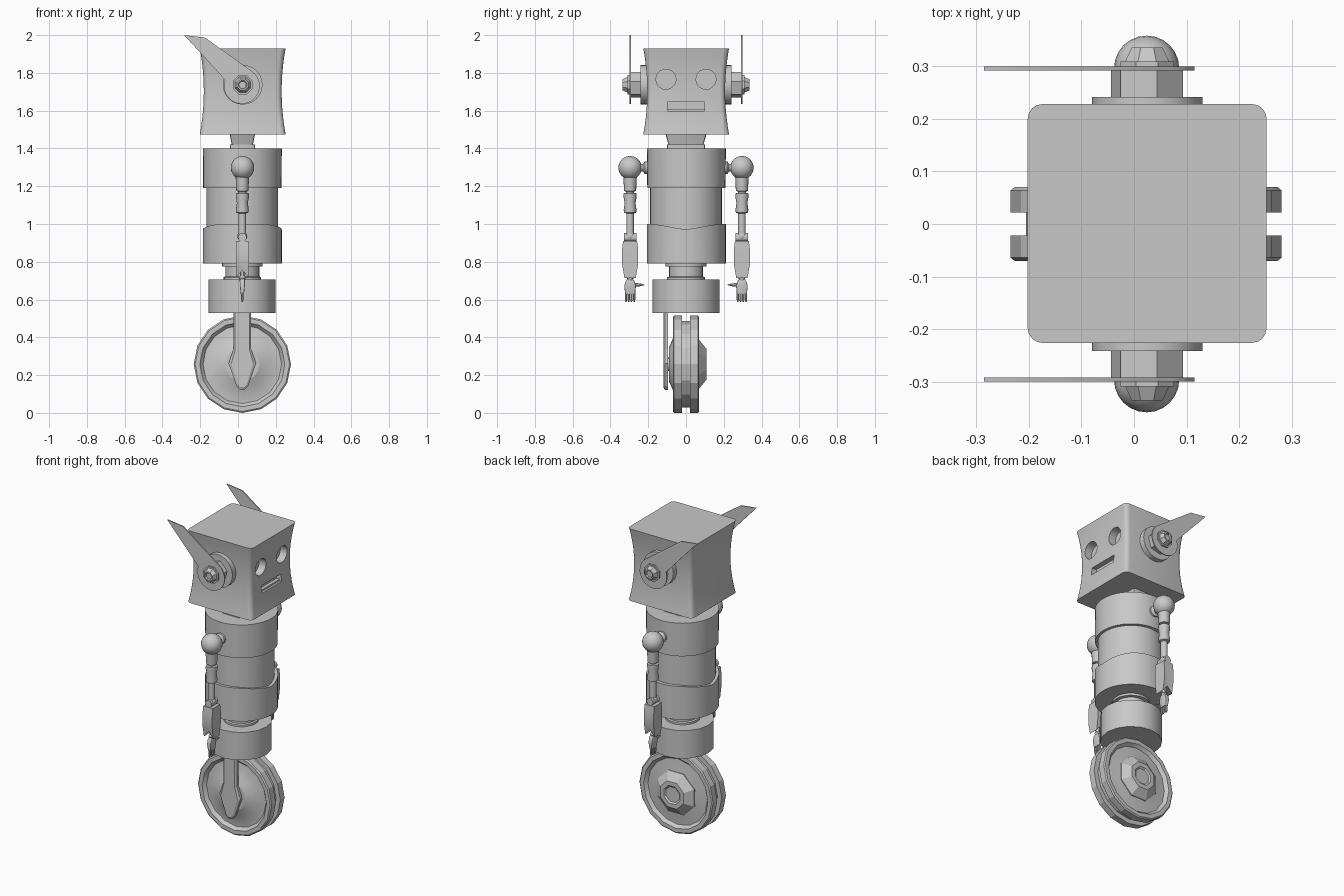
import bpy, bmesh
from math import sin, cos, pi, radians

if "Cube" in bpy.data.objects:
    bpy.data.objects.remove(bpy.data.objects["Cube"])

CX = 0.023                                   # body axis in x
metal = bpy.data.materials.new("grey_metal")
metal.diffuse_color = (0.58, 0.58, 0.58, 1)
metal.use_nodes = True
metal.node_tree.nodes["Principled BSDF"].inputs["Base Color"].default_value = metal.diffuse_color


def loft(name, rings, angle=30):
    """Skin a list of equal-length point rings and cap both ends."""
    bm = bmesh.new()
    vs = [[bm.verts.new(p) for p in r] for r in rings]
    n = len(rings[0])
    for a, b in zip(vs, vs[1:]):
        for i in range(n):
            bm.faces.new((a[i], a[(i + 1) % n], b[(i + 1) % n], b[i]))
    bm.faces.new(vs[0])
    bm.faces.new(vs[-1])
    bmesh.ops.remove_doubles(bm, verts=bm.verts, dist=1e-5)
    bmesh.ops.recalc_face_normals(bm, faces=bm.faces)
    me = bpy.data.meshes.new(name)
    bm.to_mesh(me)
    bm.free()
    me.materials.append(metal)
    for p in me.polygons:
        p.use_smooth = True
    me.set_sharp_from_angle(angle=radians(angle))
    ob = bpy.data.objects.new(name, me)
    bpy.context.collection.objects.link(ob)
    return ob


def lathe(name, prof, c, n=32, axis='Z', s=1, rot=0, angle=30):
    """Turn (radius, height) pairs about z or y; s flips the height."""
    rings = []
    for r, h in prof:
        r = max(r, 1e-4)
        ring = []
        for i in range(n):
            t = 2 * pi * i / n + rot
            u, v = r * cos(t), r * sin(t)
            p = (u, v, h * s) if axis == 'Z' else (u, h * s, v)
            ring.append((c[0] + p[0], c[1] + p[1], c[2] + p[2]))
        rings.append(ring)
    return loft(name, rings, angle)


def ball(name, c, r, n=24):
    k = n // 2
    return lathe(name, [(r * sin(pi * i / k), -r * cos(pi * i / k)) for i in range(k + 1)], c, n)


def rrect(cx, cy, z, hx, hy, r, k=4):
    """Rounded rectangle ring at height z."""
    ring = []
    for q, (sx, sy) in enumerate(((1, 1), (-1, 1), (-1, -1), (1, -1))):
        for i in range(k + 1):
            t = (q + i / k) * pi / 2
            ring.append((cx + sx * (hx - r) + r * cos(t), cy + sy * (hy - r) + r * sin(t), z))
    return ring


def plate(name, pts, y0, y1):
    return loft(name, [[(x, y, z) for x, z in pts] for y in (y0, y1)])


def box(name, x, y, z):
    return loft(name, [[(x[i], y[j], h) for i, j in ((0, 0), (1, 0), (1, 1), (0, 1))] for h in z])


# Head: pinched rounded box
levels = [1.475 + 0.455 * i / 10 for i in range(11)]
rings = []
for z in levels:
    w = 0.206 + 0.021 * ((z - 1.7025) / 0.2275) ** 2
    rings.append(rrect(0.025, 0.001, z, w, w, 0.028))
head = loft("head", rings, 40)


def carve(ob, cutter):
    m = ob.modifiers.new("cut", 'BOOLEAN')
    m.operation, m.solver, m.object = 'DIFFERENCE', 'EXACT', cutter
    bpy.context.view_layer.objects.active = ob
    bpy.ops.object.modifier_apply(modifier=m.name)
    bpy.data.objects.remove(cutter)


# Eye sockets and mouth slot, cut into the +x face
for y in (-0.106, 0.106):
    rings = [[(x, y + 0.053 * cos(i * pi / 10), 1.766 + 0.053 * sin(i * pi / 10)) for i in range(20)]
             for x in (0.185, 0.30)]
    carve(head, loft("eye_cutter", rings))
carve(head, box("mouth_cutter", (0.20, 0.30), (-0.098, 0.098), (1.598, 1.645)))
box("mouth_lip", (0.195, 0.222), (-0.098, 0.098), (1.598, 1.608))
head.data.set_sharp_from_angle(angle=radians(40))

# Neck
loft("neck", [rrect(CX, 0, 1.42, 0.056, 0.092, 0.01, 2), rrect(CX, 0, 1.48, 0.068, 0.11, 0.01, 2)])
loft("neck_base", [rrect(CX, 0, 1.395, 0.066, 0.10, 0.01, 2), rrect(CX, 0, 1.42, 0.066, 0.10, 0.01, 2)])

# Torso: chest band, middle and belly band with a notched top edge
lathe("chest", [(0.207, 1.19), (0.209, 1.40)], (CX, 0.002, 0), 40)
lathe("torso_core", [(0.19, 0.85), (0.19, 1.25)], (CX, 0, 0), 40)
belly = lathe("belly", [(0.209, 0.79), (0.209, 1.0), (0.188, 1.0)], (CX, 0.002, 0), 40)
for v in belly.data.vertices:
    if v.co.z > 0.95:
        v.co.z -= 0.03 * max(0, 1 - abs(v.co.y) / 0.17)

# Waist and hips
lathe("waist", [(0.108, 0.795), (0.108, 0.776), (0.09, 0.774), (0.09, 0.722), (0.10, 0.718), (0.10, 0.70)],
      (CX, 0, 0), 24)
lathe("hips", [(0.178, 0.53), (0.178, 0.706)], (0.021, 0, 0), 16)

# Wheel with two rims, dished sides and an eight-sided hub cap
WC = (CX, 0, 0.2575)
lathe("wheel", [(0.09, -0.09), (0.13, -0.072), (0.20, -0.05), (0.208, -0.05), (0.225, -0.07), (0.25, -0.07),
                (0.2575, -0.064), (0.2575, -0.022), (0.228, -0.022), (0.228, 0.022), (0.2575, 0.022),
                (0.2575, 0.064), (0.25, 0.07), (0.225, 0.07), (0.208, 0.05), (0.20, 0.05), (0.13, 0.066)],
      WC, 16, 'Y', rot=pi / 2, angle=20)
lathe("hub_cap", [(0.14, 0.04), (0.14, 0.07), (0.088, 0.108), (0.06, 0.108), (0.05, 0.10)],
      WC, 8, 'Y', rot=pi / 8, angle=15)

# Single fork leg on the -y side, flared at the axle, with a chamfered outer face
fork = [(0.047, 0.56), (0.047, 0.335), (0.073, 0.262), (0.03, 0.14), (0.012, 0.122)]
rings = []
for y, k in ((-0.095, 1), (-0.112, 1), (-0.12, 0.8)):
    half = [(x * k, 0.262 + (z - 0.262) * (1 if z > 0.3 else 0.5 + k / 2)) for x, z in fork]
    rings.append([(CX + x, y, z) for x, z in half] + [(CX - x, y, z) for x, z in half[::-1]])
loft("fork_leg", rings, 10)
lathe("axle", [(0.035, -0.10), (0.035, 0.05)], WC, 12, 'Y')

for s, side in ((1, "left"), (-1, "right")):
    # Ear: washer, six-sided spacer, pointed plate and bolt
    E = (0.025, 0, 1.737)
    lathe(side + "_ear_washer", [(0.105, 0.19), (0.105, 0.241)], E, 24, 'Y', s)
    lathe(side + "_ear_spacer", [(0.071, 0.235), (0.071, 0.294)], E, 6, 'Y', s, radians(15), 10)
    arc = [(0.02 + 0.095 * cos(radians(a)), 1.731 + 0.095 * sin(radians(a))) for a in range(55, -201, -15)]
    plate(side + "_ear", [(-0.285, 2.0), (-0.175, 1.987)] + arc, s * 0.292, s * 0.299)
    lathe(side + "_ear_bolt", [(0.055, 0.29), (0.055, 0.309), (0.045, 0.309), (0.032, 0.335), (0.024, 0.335),
                               (0.02, 0.325)], E, 8, 'Y', s, pi / 8, 10)

    # Shoulder and upper arm
    A = (CX, s * 0.296, 0)
    lathe(side + "_shoulder_peg", [(0.034, 0.19), (0.034, 0.218), (0.02, 0.228), (0.02, 0.26)],
          (CX, 0, 1.298), 16, 'Y', s)
    ball(side + "_shoulder", (CX + 0.001, A[1], 1.298), 0.062)
    lathe(side + "_upper_arm", [(0.036, 1.26), (0.032, 1.175), (0.022, 1.172), (0.022, 1.165), (0.034, 1.162),
                                (0.035, 1.145), (0.029, 1.11), (0.034, 1.075), (0.032, 1.06), (0.02, 1.056),
                                (0.02, 0.94)], A, 16)
    # Elbow
    lathe(side + "_elbow", [(0.023, -0.033), (0.023, 0.033)], (CX, A[1], 0.93), 12, 'Y')
    ball(side + "_elbow_ball", (CX, A[1], 0.935), 0.026, 16)

    # Forearm: flat-sided barrel with a notch at the wrist
    rings = []
    for z, hx, hy in ((0.91, 0.033, 0.037), (0.86, 0.034, 0.043), (0.79, 0.034, 0.043), (0.715, 0.033, 0.03)):
        rings.append([(CX + a * hx, A[1] + b * hy, z + (0.04 if a == 0 and z < 0.75 else 0))
                      for a, b in ((-1, -1), (0, -1), (1, -1), (1, 1), (0, 1), (-1, 1))])
    loft(side + "_forearm", rings, 20)

    # Wrist, palm, four fingers and an inward thumb
    lathe(side + "_wrist", [(0.012, 0.78), (0.012, 0.725), (0.018, 0.715), (0.012, 0.69)], A, 12)
    loft(side + "_palm", [rrect(CX, A[1], z, hx, hy, 0.005, 2) for z, hx, hy in
                          ((0.63, 0.009, 0.026), (0.67, 0.013, 0.031), (0.70, 0.014, 0.022), (0.712, 0.01, 0.012))])
    for i in range(4):
        y = A[1] + (i - 1.5) * 0.0145
        lathe(side + "_finger", [(0.006, 0.64), (0.006, 0.60), (0.003, 0.586)], (CX, y, 0), 8)
    lathe(side + "_thumb", [(0.009, 0.275), (0.008, 0.245), (0.002, 0.22)], (CX, 0, 0.678), 8, 'Y', s)
